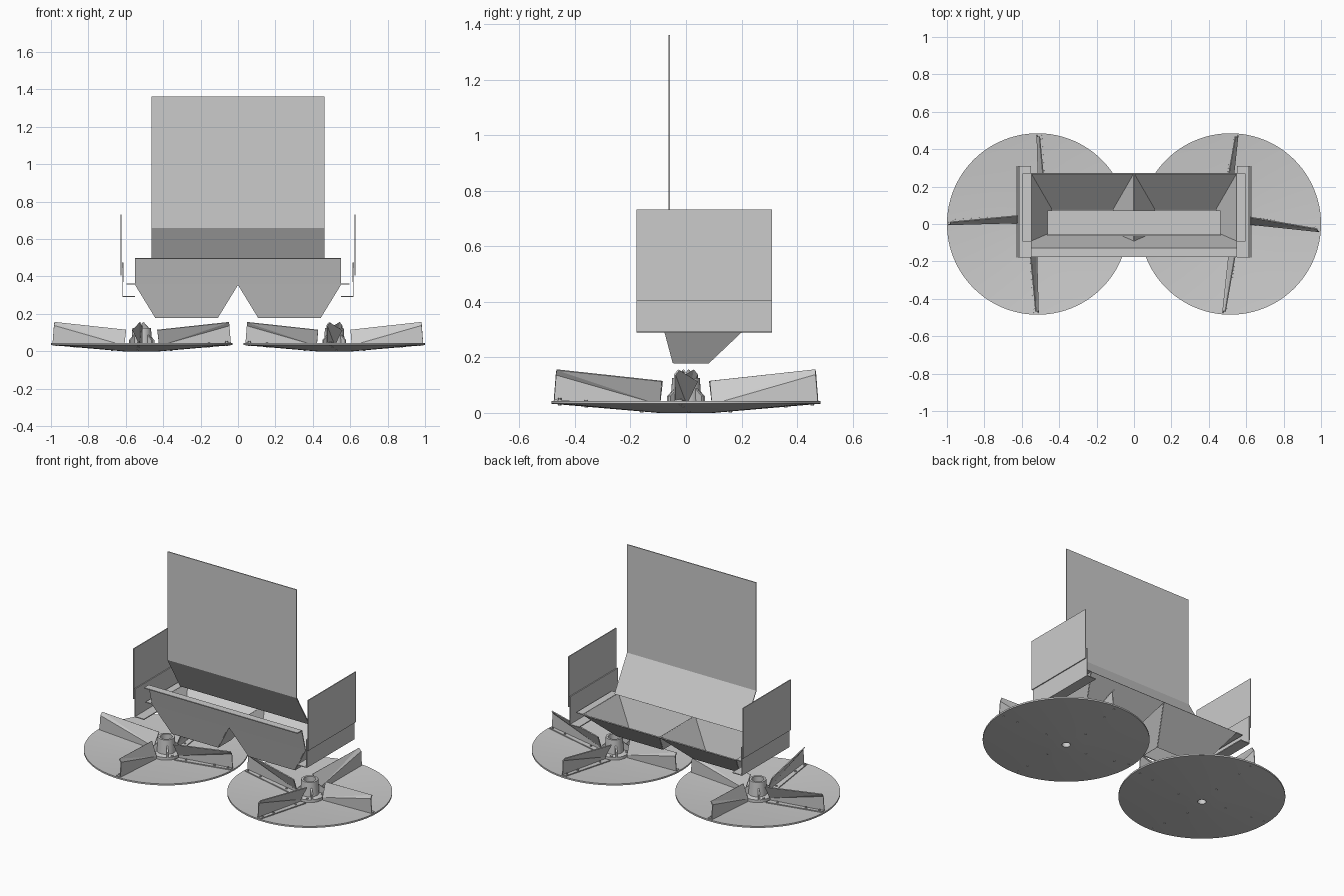
import bpy, bmesh, math
from mathutils import Matrix, Vector

if "Cube" in bpy.data.objects:
    bpy.data.objects.remove(bpy.data.objects["Cube"])


def make(name, verts, faces, mat=Matrix(), thick=0.0, smooth=False):
    me = bpy.data.meshes.new(name)
    me.from_pydata([mat @ Vector(v) for v in verts], [], faces)
    bm = bmesh.new()
    bm.from_mesh(me)
    bmesh.ops.remove_doubles(bm, verts=bm.verts, dist=1e-5)
    bmesh.ops.recalc_face_normals(bm, faces=bm.faces)
    bm.to_mesh(me)
    bm.free()
    ob = bpy.data.objects.new(name, me)
    bpy.context.collection.objects.link(ob)
    if thick:
        mod = ob.modifiers.new("sheet", 'SOLIDIFY')
        mod.thickness, mod.offset = thick, 0
    if smooth:
        bpy.ops.object.select_all(action='DESELECT')
        ob.select_set(True)
        bpy.context.view_layer.objects.active = ob
        bpy.ops.object.shade_smooth_by_angle(angle=math.radians(30))
    return ob


def panel(name, *polys, thick=0.006):
    verts, faces = [], []
    for p in polys:
        faces.append(list(range(len(verts), len(verts) + len(p))))
        verts += p
    return make(name, verts, faces, thick=thick)


def lathe(name, profile, mat, n=96):
    # closed (r, z) profile spun around z
    k = len(profile)
    verts = [(r * math.cos(2 * math.pi * i / n), r * math.sin(2 * math.pi * i / n), z)
             for i in range(n) for r, z in profile]
    faces = [(i * k + j, ((i + 1) % n) * k + j, ((i + 1) % n) * k + (j + 1) % k, i * k + (j + 1) % k)
             for i in range(n) for j in range(k)]
    return make(name, verts, faces, mat, smooth=True)


def bolt(name, x, y, z0, z1, r, mat, n=6):
    ring = [(x + r * math.cos(2 * math.pi * i / n), y + r * math.sin(2 * math.pi * i / n)) for i in range(n)]
    verts = [(a, b, z0) for a, b in ring] + [(a, b, z1) for a, b in ring]
    faces = [list(range(n)), list(range(n, 2 * n))]
    faces += [(i, (i + 1) % n, n + (i + 1) % n, n + i) for i in range(n)]
    make(name, verts, faces, mat)


def dish_z(r):
    return 0.01 + max(0, r - 0.1) * 0.033 / 0.385


# spinner discs with hub, ribs, bolts and four blades each
for side, s, phase in (("right", 1, 0), ("left", -1, -4.5)):
    base = (Matrix.Translation((s * 0.515, 0, 0)) @ Matrix.Rotation(math.radians(phase), 4, 'Z')
            @ Matrix.Diagonal((s, 1, 1, 1)))
    lathe(side + "_disc", [(0.025, 0), (0.1, 0), (0.485, 0.033), (0.485, 0.043), (0.1, 0.01), (0.025, 0.01)], base)
    lathe(side + "_hub", [(0.025, 0.01), (0.085, 0.01), (0.085, 0.028), (0.056, 0.034),
                          (0.05, 0.125), (0.036, 0.125), (0.036, 0.03), (0.025, 0.03)], base, 48)
    for q in range(4):
        rot = base @ Matrix.Rotation(q * math.pi / 2, 4, 'Z')
        # hub rib between blades
        rib = rot @ Matrix.Rotation(math.pi / 4, 4, 'Z')
        make(side + "_hub_rib", [(0.045, 0, 0.028), (0.085, 0, 0.028), (0.085, 0, 0.06), (0.05, 0, 0.09)],
             [(0, 1, 2, 3)], rib, thick=0.01)
        bolt(side + "_hub_bolt", 0.07, 0.03, -0.0, 0.036, 0.008, rot)
        # folded blade: base flange, web and leaning upper triangle
        verts = []
        for r, t, sec in ((0.095, 0.0, [(0.04, 0.005), (0, 0.005), (0, 0.02), (0.04, 0.104)]),
                          (0.475, -0.04, [(0.026, 0.003), (0, 0.003), (0, 0.095), (0.014, 0.113)])):
            for dt, dz in sec:
                verts.append((r - dz * 0.08, t + dt, dish_z(r) + dz))
        faces = [(0, 1, 5, 4), (1, 2, 6, 5), (2, 3, 7), (2, 7, 6)]
        make(side + "_blade", verts, faces, rot, thick=0.006)
        for r in (0.16, 0.36, 0.455):
            f = (r - 0.095) / 0.38
            bolt(side + "_blade_bolt", r, -0.04 * f + 0.018, dish_z(r) - 0.013, dish_z(r) + 0.014, 0.006, rot)

# hopper profile levels: bottom outlet, rim, front top
ZB, ZR, ZT = 0.18, 0.36, 0.497
FB, FR, FT = -0.045, -0.093, -0.13
BB, BR = 0.08, 0.27
panel("hopper_front",
      [(-0.55, FT, ZT), (0.55, FT, ZT), (0.55, FR, ZR), (0, FR, ZR), (-0.55, FR, ZR)],
      *[[(0, FR, ZR), (s * 0.55, FR, ZR), (s * 0.44, FB, ZB), (s * 0.11, FB, ZB)] for s in (1, -1)])
panel("hopper_front_lip", [(-0.55, FT, ZT), (0.55, FT, ZT), (0.55, -0.177, ZT), (-0.55, -0.177, ZT)])
for side, s in (("right", 1), ("left", -1)):
    panel(side + "_hopper_back",
          [(0, BR, ZR), (s * 0.55, BR, ZR), (s * 0.44, BB, ZB), (s * 0.11, BB, ZB)])
    panel(side + "_hopper_end",
          [(s * 0.55, FR, ZR), (s * 0.55, BR, ZR), (s * 0.44, BB, ZB), (s * 0.44, FB, ZB)])
    panel(side + "_hopper_divider",
          [(0, FR, ZR), (0, BR, ZR), (s * 0.11, BB, ZB), (s * 0.11, FB, ZB)])
    panel(side + "_hopper_flange",
          [(s * 0.55, FR, ZR), (s * 0.55, BR, ZR), (s * 0.597, BR, ZR), (s * 0.597, FR, ZR)])

    # side guards: bent lower bracket and overlapping upper plate
    y0, y1 = -0.178, 0.31
    xo, xi = s * 0.616, s * 0.55
    panel(side + "_guard_bracket",
          [(xi, y0, 0.293), (xi, y1, 0.293), (xo, y1, 0.293), (xo, y0, 0.293)],
          [(xo, y0, 0.293), (xo, y1, 0.293), (xo, y1, 0.475), (xo, y0, 0.475)])
    xu = s * 0.626
    panel(side + "_guard_plate", [(xu, y0, 0.405), (xu, y1, 0.405), (xu, y1, 0.732), (xu, y0, 0.732)])

# tall backboard with a lower section kinked backwards
W = 0.463
panel("backboard",
      [(-W, -0.06, 1.362), (W, -0.06, 1.362), (W, -0.06, 0.66), (-W, -0.06, 0.66)],
      [(-W, -0.06, 0.66), (W, -0.06, 0.66), (W, 0.07, 0.44), (-W, 0.07, 0.44)])
